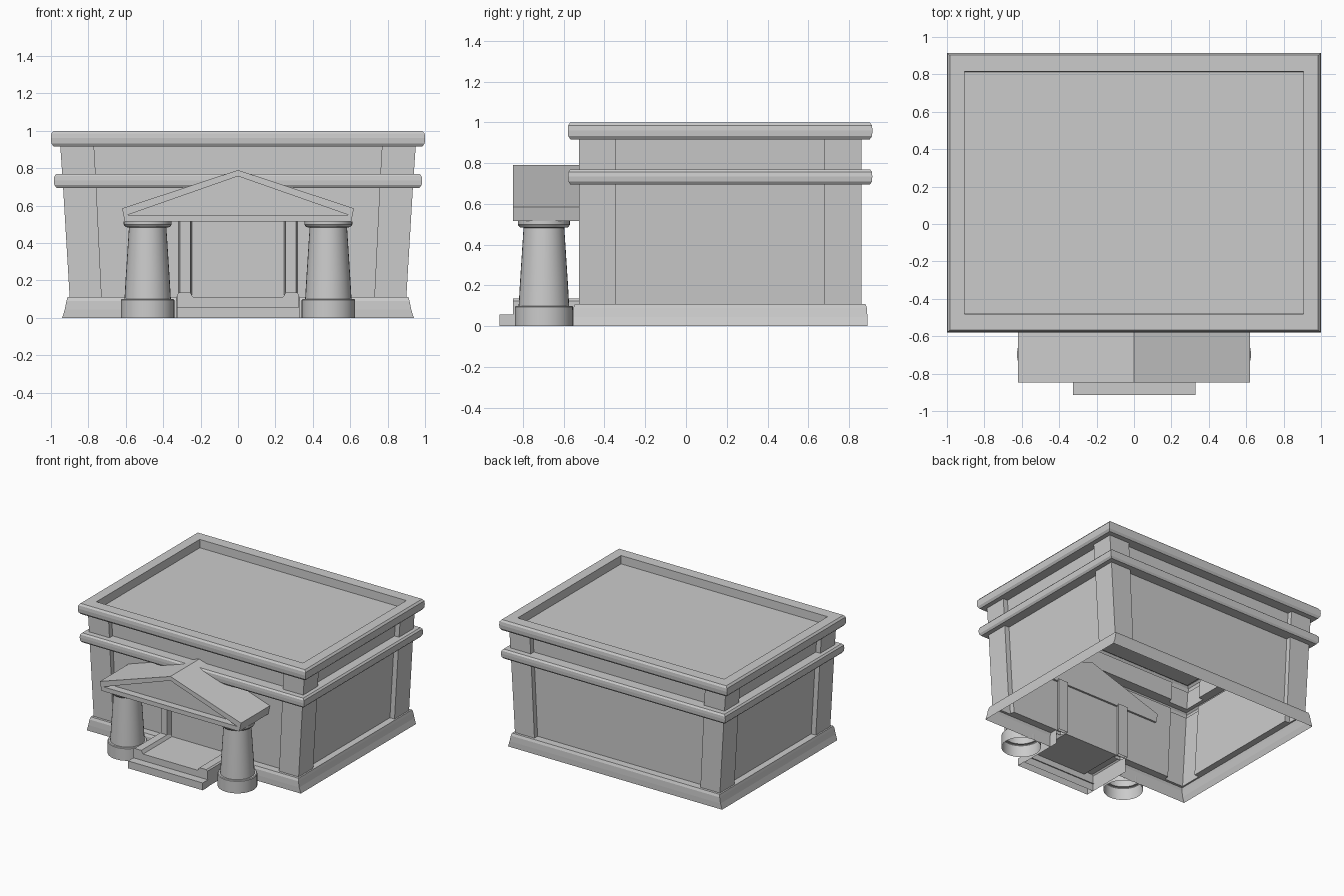
import bpy, bmesh, math

if "Cube" in bpy.data.objects:
    bpy.data.objects.remove(bpy.data.objects["Cube"])

YC = 0.1675      # centre of the main block in y


def finish(name, bm, smooth=False):
    bmesh.ops.remove_doubles(bm, verts=bm.verts, dist=1e-4)
    bmesh.ops.recalc_face_normals(bm, faces=bm.faces)
    me = bpy.data.meshes.new(name)
    bm.to_mesh(me)
    bm.free()
    ob = bpy.data.objects.new(name, me)
    bpy.context.collection.objects.link(ob)
    if smooth:
        bpy.ops.object.select_all(action='DESELECT')
        ob.select_set(True)
        bpy.context.view_layer.objects.active = ob
        bpy.ops.object.shade_smooth_by_angle(angle=math.radians(35))
    return ob


def sheet(name, profile, y0, y1, front_cap=None):
    """Extrude an open x-z profile along y; optional list of front faces by index."""
    bm = bmesh.new()
    a = [bm.verts.new((x, y0, z)) for x, z in profile]
    b = [bm.verts.new((x, y1, z)) for x, z in profile]
    for i in range(len(a) - 1):
        bm.faces.new((a[i], a[i + 1], b[i + 1], b[i]))
    for f in front_cap or []:
        bm.faces.new([a[i] for i in f])
    return finish(name, bm)


def outline(hx, hy, r):
    """Plan with corner pilasters and panels recessed by r on all four sides."""
    px, py, d = hx * 0.81, 0.51, 0.33
    pts = [(-hx, -hy), (-px, -hy), (-px, -hy + r), (-d, -hy + r), (d, -hy + r),
           (px, -hy + r), (px, -hy),
           (hx, -hy), (hx, -py), (hx - r, -py), (hx - r, py), (hx, py),
           (hx, hy), (px, hy), (px, hy - r), (-px, hy - r), (-px, hy),
           (-hx, hy), (-hx, py), (-hx + r, py), (-hx + r, -py), (-hx, -py)]
    return [(x, y + YC) for x, y in pts]


# Main shell: flared base, tapered panelled walls, two cornices, sunken roof
levels = [  # half x, half y, recess, z
    (0.94, 0.7225, 0, 0), (0.926, 0.7225, 0, 0.045), (0.917, 0.72, 0, 0.09),
    (0.912, 0.712, 0, 0.11),
    (0.90, 0.6925, 0.04, 0.11), (0.935, 0.6925, 0.04, 0.695),
    (0.97, 0.735, 0, 0.695), (0.982, 0.745, 0, 0.71), (0.985, 0.7465, 0, 0.735),
    (0.982, 0.745, 0, 0.757), (0.97, 0.735, 0, 0.77),
    (0.94, 0.6925, 0.04, 0.77), (0.95, 0.6925, 0.04, 0.915),
    (0.985, 0.733, 0, 0.915), (0.998, 0.745, 0, 0.932), (1.0, 0.7475, 0, 0.96),
    (0.998, 0.745, 0, 0.985), (0.985, 0.735, 0, 1.0),
    (0.907, 0.648, 0, 1.0), (0.905, 0.646, 0, 0.935)]
bm = bmesh.new()
rings = [[bm.verts.new((x, y, z)) for x, y in outline(hx, hy, r)]
         for hx, hy, r, z in levels]
n = len(rings[0])
for k in range(len(rings) - 1):
    for i in range(n):
        if k <= 3 and i == 3:      # base stops where the steps meet the wall
            continue
        j = (i + 1) % n
        bm.faces.new((rings[k][i], rings[k][j], rings[k + 1][j], rings[k + 1][i]))
bm.faces.new(rings[-1])            # roof deck
finish("main_building", bm)

# Porch pediment with recessed triangle
bm = bmesh.new()
outer = [(-0.605, 0.515), (-0.62, 0.585), (0, 0.79), (0.62, 0.585), (0.605, 0.515)]
inner = [(-0.59, 0.55), (0, 0.757), (0.59, 0.55)]
f = [bm.verts.new((x, -0.848, z)) for x, z in outer]
b = [bm.verts.new((x, -0.47, z)) for x, z in outer]
t = [bm.verts.new((x, -0.848, z)) for x, z in inner]
u = [bm.verts.new((x, -0.79, z)) for x, z in inner]
for i in range(5):
    j = (i + 1) % 5
    bm.faces.new((f[i], f[j], b[j], b[i]))
for i in range(3):
    j = (i + 1) % 3
    bm.faces.new((t[i], t[j], u[j], u[i]))
bm.faces.new(u)
bm.faces.new(b)
for face in ((f[0], f[4], t[2], t[0]), (f[0], t[0], f[1]), (f[1], t[0], t[1], f[2]),
             (f[2], t[1], t[2], f[3]), (f[3], t[2], f[4])):
    bm.faces.new(face)
finish("porch_pediment", bm)

# Porch columns: lathed, hollow and open underneath
profile = [(0.143, 0), (0.143, 0.095), (0.138, 0.1), (0.124, 0.1), (0.117, 0.22),
           (0.1, 0.483), (0.118, 0.485), (0.128, 0.498), (0.128, 0.516), (0, 0.516)]
SEG = 32
for side, cx in (("left", -0.483), ("right", 0.483)):
    bm = bmesh.new()
    vs = [bm.verts.new((r, 0, z)) for r, z in profile]
    es = [bm.edges.new((vs[i], vs[i + 1])) for i in range(len(vs) - 1)]
    bmesh.ops.spin(bm, geom=vs + es, cent=(0, 0, 0), axis=(0, 0, 1),
                   angle=2 * math.pi, steps=SEG)
    bmesh.ops.translate(bm, verts=bm.verts, vec=(cx, -0.697, 0))
    finish("column_" + side, bm, smooth=True)

# Landing with raised side kerbs, and the lower step
half = [(0.325, 0), (0.325, 0.125), (0.315, 0.135), (0.255, 0.135), (0.24, 0.11)]
pts = [(-x, z) for x, z in half] + half[::-1]
sheet("porch_landing", pts, -0.848, -0.485,
      [(0, 1, 2, 3, 4), (0, 4, 5, 9), (5, 6, 7, 8, 9)])
sheet("lower_step", [(-0.325, 0), (-0.325, 0.058), (0.33, 0.058), (0.33, 0)],
      -0.914, -0.84, [(0, 1, 2, 3)])

# Door jambs with bevelled sides
for side, s in (("left", -1), ("right", 1)):
    bm = bmesh.new()
    plan = [(0.325, -0.46), (0.31, -0.525), (0.255, -0.525), (0.24, -0.46)]
    lo = [bm.verts.new((s * x, y, 0.11)) for x, y in plan]
    hi = [bm.verts.new((s * x, y, 0.53)) for x, y in plan]
    for i in range(4):
        j = (i + 1) % 4
        bm.faces.new((lo[i], lo[j], hi[j], hi[i]))
    finish("door_jamb_" + side, bm)
